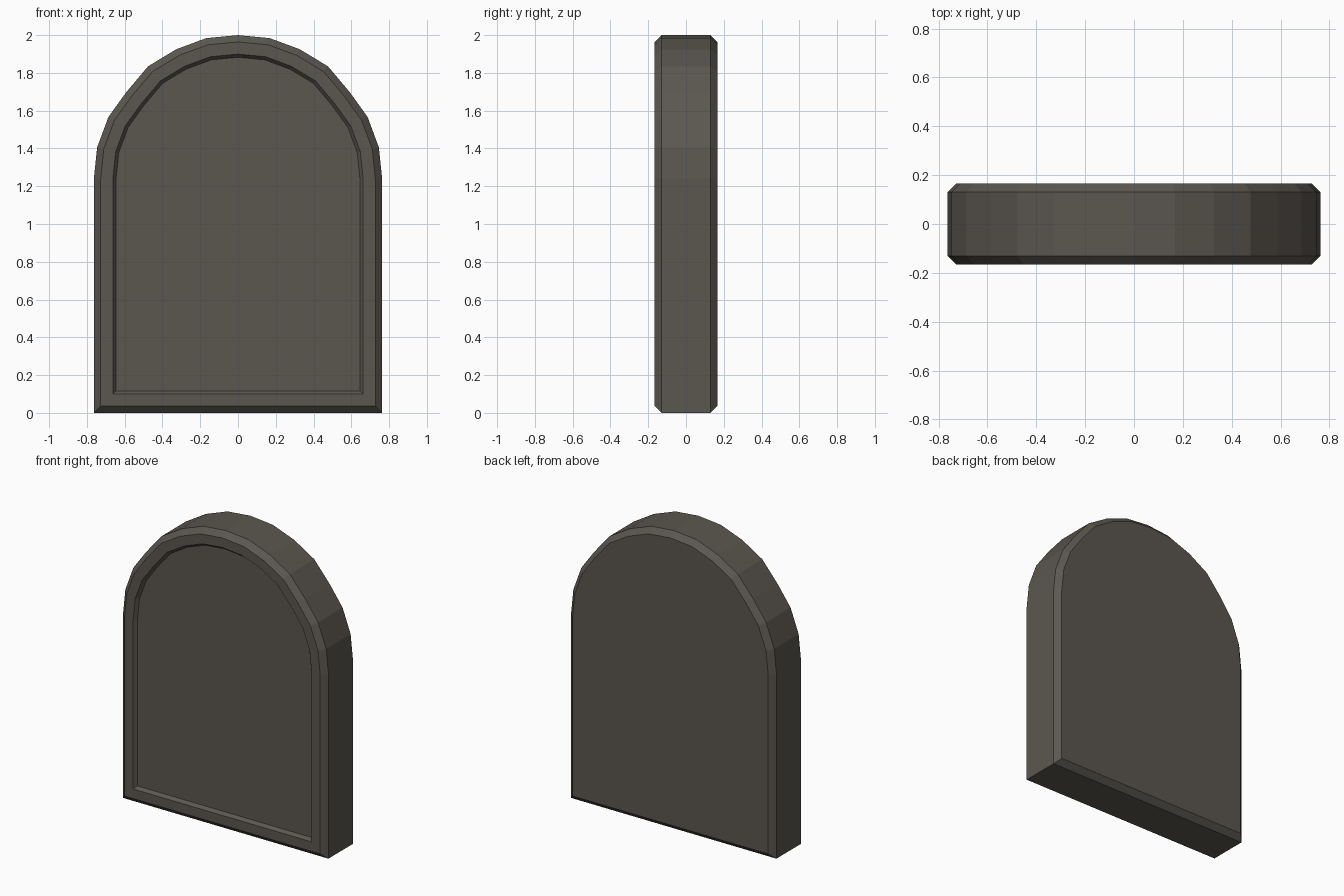
import bpy, bmesh
from mathutils import Vector

if "Cube" in bpy.data.objects:
    bpy.data.objects.remove(bpy.data.objects["Cube"])

# Right half of the arched outline, base to crown (x, z)
HALF = [(0.763, 0.0), (0.763, 1.24), (0.746, 1.405), (0.686, 1.567), (0.59, 1.70),
        (0.476, 1.835), (0.327, 1.925), (0.168, 1.984)]
outline = HALF + [(0.0, 2.0)] + [(-x, z) for x, z in reversed(HALF)]

CORE = 0.13      # half depth of the slab between the chamfers
CHAMFER = 0.036


def step(bm, face, inset, push):
    """Inset a flat face evenly, then move it along its own normal."""
    normal = face.normal.copy()
    bmesh.ops.inset_region(bm, faces=[face], thickness=inset,
                           use_even_offset=True, use_boundary=True)
    bmesh.ops.translate(bm, verts=face.verts[:], vec=normal * push)
    bm.normal_update()


# Stone slab: extruded outline
bm = bmesh.new()
back = bm.faces.new([bm.verts.new((x, CORE, z)) for x, z in outline])
front = bm.faces.new([bm.verts.new((x, -CORE, z)) for x, z in outline])
n = len(outline)
for i in range(n):
    j = (i + 1) % n
    bm.faces.new((back.verts[i], back.verts[j], front.verts[j], front.verts[i]))
bmesh.ops.recalc_face_normals(bm, faces=bm.faces[:])
bm.normal_update()

# Chamfered rims on both sides
for face in (front, back):
    step(bm, face, CHAMFER, CHAMFER)

# Sunken front panel with a sloped border
step(bm, front, 0.064, 0.0)
step(bm, front, 0.017, -0.022)

mesh = bpy.data.meshes.new("arched_stone_slab")
bm.to_mesh(mesh)
bm.free()

stone = bpy.data.materials.new("dark_stone")
stone.diffuse_color = (0.105, 0.095, 0.08, 1.0)
stone.use_nodes = True
stone.node_tree.nodes["Principled BSDF"].inputs["Base Color"].default_value = stone.diffuse_color
mesh.materials.append(stone)

slab = bpy.data.objects.new("arched_stone_slab", mesh)
bpy.context.collection.objects.link(slab)
